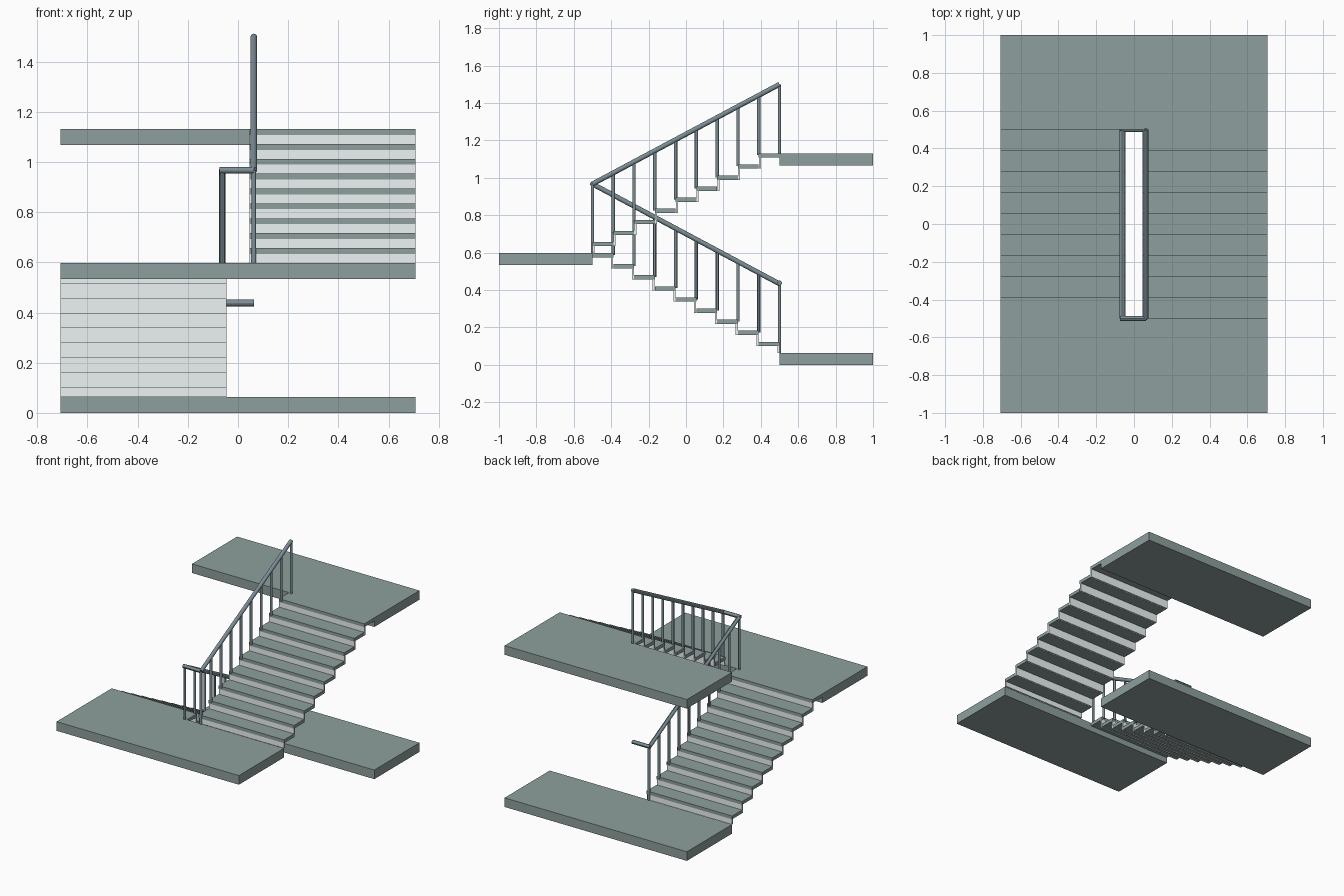
import bpy
from mathutils import Vector

if "Cube" in bpy.data.objects:
    bpy.data.objects.remove(bpy.data.objects["Cube"])

N = 9                      # steps per flight
RUN = 1.0 / N              # tread depth
W0, W1 = 0.045, 0.707      # inner / outer edge of a flight
SLAB = 0.064
LEVELS = (SLAB, 0.598, 1.131)   # top of each floor
TREAD_T, RISER_T = 0.023, 0.012
RAIL_X, RAIL_H = 0.063, 0.369
RAIL_R, POST_R = 0.0132, 0.009


def material(name, rgb):
    m = bpy.data.materials.new(name)
    m.diffuse_color = (*rgb, 1)
    m.use_nodes = True
    m.node_tree.nodes["Principled BSDF"].inputs["Base Color"].default_value = m.diffuse_color
    return m


SLATE = material("slate", (0.27, 0.35, 0.34))
PALE = material("pale_riser", (0.85, 0.91, 0.91))
METAL = material("rail_metal", (0.20, 0.27, 0.30))


def box(name, lo, hi, mat=SLATE):
    lo, hi = Vector(lo), Vector(hi)
    bpy.ops.mesh.primitive_cube_add(size=1, location=(lo + hi) / 2)
    ob = bpy.context.object
    ob.name = name
    ob.scale = [abs(c) for c in hi - lo]
    ob.data.materials.append(mat)
    return ob


def rod(name, a, b, r, sides=12):
    a, b = Vector(a), Vector(b)
    d = b - a
    bpy.ops.mesh.primitive_cylinder_add(vertices=sides, radius=r, depth=d.length,
                                        location=(a + b) / 2)
    ob = bpy.context.object
    ob.name = name
    ob.rotation_euler = d.to_track_quat('Z', 'Y').to_euler()
    ob.data.materials.append(METAL)
    bpy.ops.object.shade_smooth_by_angle()
    return ob


# Floor slabs
for name, y0, top in (("bottom_floor", 0.5, LEVELS[0]),
                      ("middle_landing", -1.0, LEVELS[1]),
                      ("top_floor", 0.5, LEVELS[2])):
    box(name, (-W1, y0, top - SLAB), (W1, y0 + 0.5, top))


def flight(tag, side, y_start, z0, z1):
    """One flight climbing from y_start to -y_start on the given x side."""
    step = -1 if y_start > 0 else 1
    rise = (z1 - z0) / N
    x0, x1 = side * W0, side * W1
    for i in range(N):
        y = y_start + step * i * RUN
        top = z0 + (i + 1) * rise
        # Tread and the thin riser beneath its front edge
        box(f"{tag}_tread", (x0, y, top - TREAD_T), (x1, y + step * RUN, top))
        low = top - rise - (TREAD_T if i else 0)
        box(f"{tag}_riser", (x0, y + step * 0.001, low),
            (x1, y + step * RISER_T, top - TREAD_T), PALE)

    # Sloping handrail with one baluster per step edge
    rx = side * RAIL_X
    a = Vector((rx, y_start, z0 + RAIL_H))
    b = Vector((rx, -y_start, z1 + RAIL_H))
    rod(f"{tag}_handrail", a, b, RAIL_R)
    for i in range(N + 1):
        p = a.lerp(b, i / N)
        base = z0 + min(i + 1, N) * rise - 0.01
        if i == 0:
            base = z0
        rod(f"{tag}_baluster", (rx, p.y, base), p, POST_R)


flight("lower", -1, 0.5, LEVELS[0], LEVELS[1])
flight("upper", 1, -0.5, LEVELS[1], LEVELS[2])

# Level rails bridging the well at the landing and at the bottom
for name, y, z in (("landing_rail", -0.5, LEVELS[1] + RAIL_H),
                   ("bottom_rail", 0.5, LEVELS[0] + RAIL_H + 0.005)):
    rod(name, (-RAIL_X - 0.01, y, z), (RAIL_X, y, z), RAIL_R)
